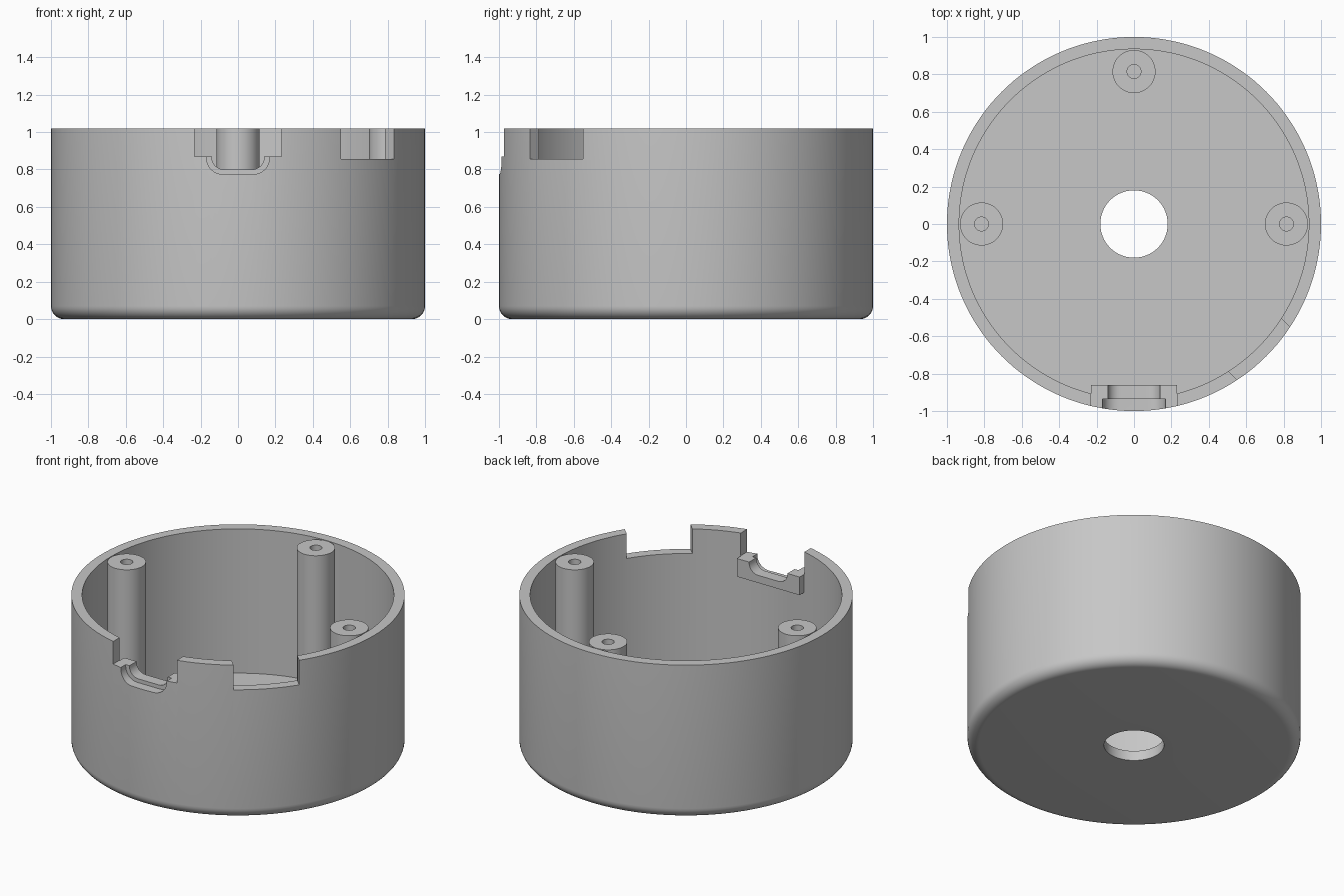
import bpy, bmesh
from math import pi, sin, cos, radians
from mathutils import Matrix, Vector

HEIGHT, FLOOR, INNER = 1.02, 0.065, 0.935

cube = bpy.data.objects.get("Cube")
if cube:
    bpy.data.objects.remove(cube, do_unlink=True)

grey = bpy.data.materials.new("light grey plastic")
grey.use_nodes = True
colour = (0.57, 0.57, 0.57, 1)
grey.diffuse_color = colour
grey.node_tree.nodes["Principled BSDF"].inputs["Base Color"].default_value = colour


def finish(name, bm):
    bmesh.ops.recalc_face_normals(bm, faces=bm.faces)
    mesh = bpy.data.meshes.new(name)
    bm.to_mesh(mesh)
    bm.free()
    mesh.materials.append(grey)
    obj = bpy.data.objects.new(name, mesh)
    bpy.context.collection.objects.link(obj)
    return obj


def lathe(name, profile, segments):
    """Revolve a closed (radius, z) profile around the z axis."""
    bm = bmesh.new()
    rings = []
    for i in range(segments):
        a = 2 * pi * i / segments
        rings.append([bm.verts.new((r * cos(a), r * sin(a), z)) for r, z in profile])
    n = len(profile)
    for i, ring in enumerate(rings):
        after = rings[(i + 1) % segments]
        for j in range(n):
            k = (j + 1) % n
            bm.faces.new((ring[j], after[j], after[k], ring[k]))
    return finish(name, bm)


def prism(name, outline, y0, y1):
    """Extrude an (x, z) outline along y."""
    bm = bmesh.new()
    face = bm.faces.new([bm.verts.new((x, y0, z)) for x, z in outline])
    moved = bmesh.ops.extrude_face_region(bm, geom=[face])["geom"]
    bmesh.ops.translate(bm, vec=(0, y1 - y0, 0),
                        verts=[v for v in moved if isinstance(v, bmesh.types.BMVert)])
    return finish(name, bm)


def rect(half, z0, z1):
    return [(-half, z0), (half, z0), (half, z1), (-half, z1)]


def u_shape(half, bottom, radius, top):
    """Slot outline with rounded lower corners."""
    right = []
    for i in range(9):
        a = -pi / 2 + i * pi / 16
        right.append((half - radius + radius * cos(a), bottom + radius + radius * sin(a)))
    right.append((half, top))
    return right + [(-x, z) for x, z in reversed(right)]


def combine(target, tool, operation):
    mod = target.modifiers.new(operation, 'BOOLEAN')
    mod.operation, mod.solver, mod.object = operation, 'EXACT', tool
    select(target)
    bpy.ops.object.modifier_apply(modifier=mod.name)
    bpy.data.objects.remove(tool, do_unlink=True)


def select(obj):
    bpy.ops.object.select_all(action='DESELECT')
    obj.select_set(True)
    bpy.context.view_layer.objects.active = obj


def smooth(obj):
    select(obj)
    bpy.ops.object.shade_smooth_by_angle(angle=radians(30))


# Round cup with a filleted base and a central floor hole
fillet = 0.07
profile = [(0.18, FLOOR), (0.18, 0)]
for i in range(9):
    a = -pi / 2 + i * pi / 16
    profile.append((1 - fillet + fillet * cos(a), fillet + fillet * sin(a)))
profile += [(1, HEIGHT), (INNER, HEIGHT), (INNER, FLOOR)]
housing = lathe("housing", profile, 144)

# Cable clamp block on the inside of the front wall
combine(housing, prism("clamp_block", rect(0.23, 0.75, 0.95), -0.86, -0.95), 'UNION')

# Front opening with its cable slot and wider outer recess
combine(housing, prism("front_notch", rect(0.233, 0.87, 1.3), -0.8, -1.2), 'DIFFERENCE')
combine(housing, prism("cable_slot", u_shape(0.14, 0.80, 0.065, 1.2), -0.82, -1.2), 'DIFFERENCE')
combine(housing, prism("slot_recess", u_shape(0.168, 0.775, 0.085, 1.2), -0.935, -1.2), 'DIFFERENCE')

# Plain notch in the rim, an eighth of a turn to the left
notch = prism("side_notch", rect(0.2, 0.857, 1.3), -0.8, -1.2)
notch.data.transform(Matrix.Rotation(pi / 4, 4, 'Z'))
combine(housing, notch, 'DIFFERENCE')
smooth(housing)

# Three screw posts with blind holes
for name, x, y in (("left", 0.815, 0), ("right", -0.815, 0), ("back", 0, 0.815)):
    base, blind = FLOOR - 0.01, 0.3
    post = lathe(name + "_screw_post",
                 [(0.0005, base), (0.115, base), (0.115, HEIGHT),
                  (0.037, HEIGHT), (0.037, blind), (0.0005, blind)], 48)
    post.location = Vector((x, y, 0))
    smooth(post)
